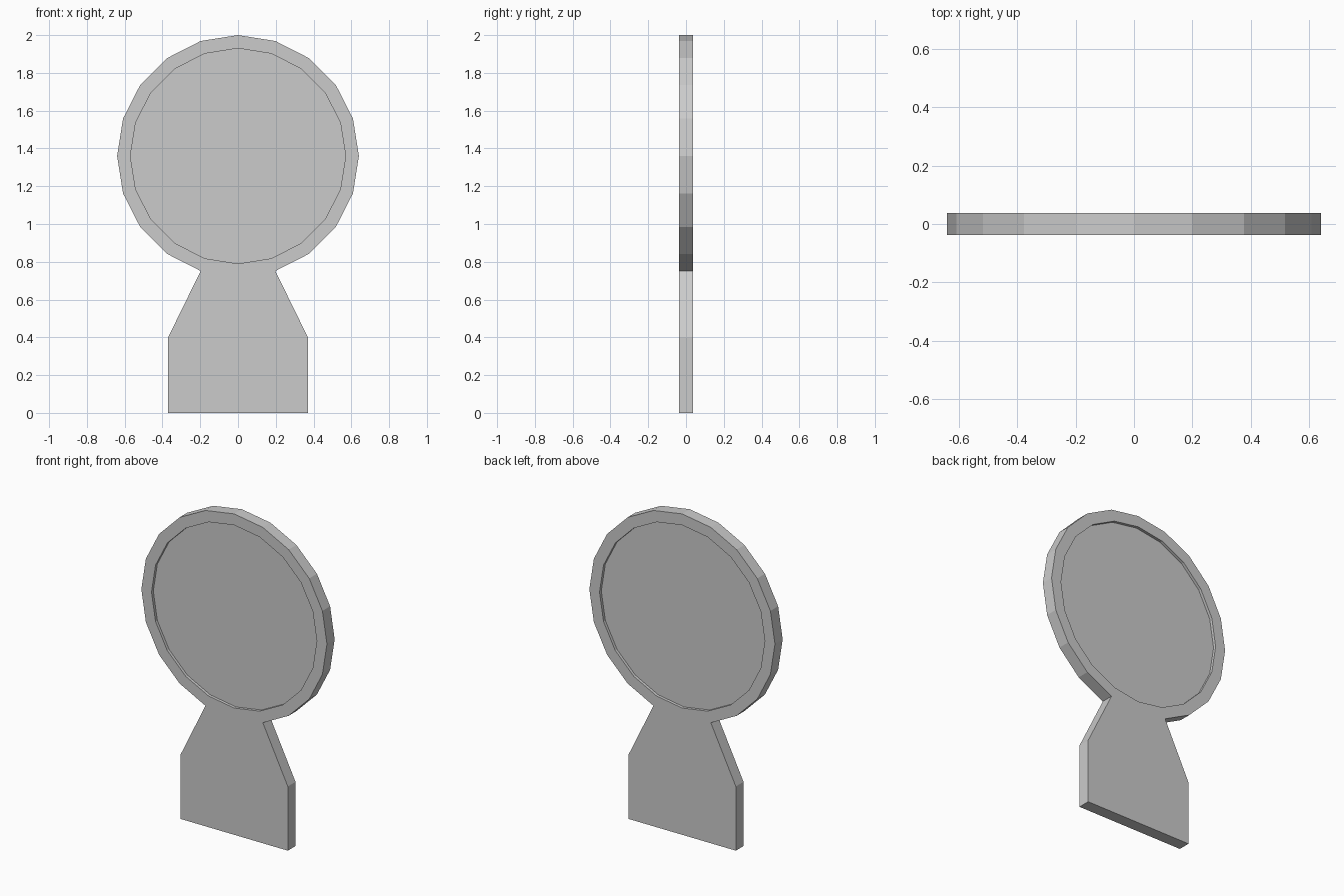
import bpy, bmesh
from math import sin, cos, tau

if "Cube" in bpy.data.objects:
    bpy.data.objects.remove(bpy.data.objects["Cube"])

SIDES, CZ = 20, 1.36          # round head: side count and centre height
R_OUT, R_IN = 0.64, 0.57      # rim radii
HALF_T, RECESS = 0.038, 0.018  # half thickness and depth of the sunken panel

bm = bmesh.new()


def ring(radius, y):
    return [bm.verts.new((radius * sin(tau * i / SIDES), y, CZ + radius * cos(tau * i / SIDES)))
            for i in range(SIDES)]


def point(x, z):
    return bm.verts.new((x, -HALF_T, z))


# Rim face
outer = ring(R_OUT, -HALF_T)
inner = ring(R_IN, -HALF_T)
for i in range(SIDES):
    j = (i + 1) % SIDES
    bm.faces.new((outer[i], outer[j], inner[j], inner[i]))

# Flared neck and rectangular foot
b = SIDES // 2
sr, sl = point(0.37, 0.4), point(-0.37, 0.4)
fr, fl = point(0.37, 0), point(-0.37, 0)
bm.faces.new((sr, outer[b - 1], outer[b], outer[b + 1], sl))
bm.faces.new((fr, sr, sl, fl))

# Outer side walls, running back to the middle plane
inner_set = set(inner)
edges = [e for e in bm.edges if e.is_boundary and not set(e.verts) <= inner_set]
new = bmesh.ops.extrude_edge_only(bm, edges=edges)["geom"]
for v in new:
    if isinstance(v, bmesh.types.BMVert):
        v.co.y = 0

# Sunken round panel with its step wall
panel = ring(R_IN, -HALF_T + RECESS)
for i in range(SIDES):
    j = (i + 1) % SIDES
    bm.faces.new((inner[i], inner[j], panel[j], panel[i]))
bm.faces.new(panel)

bmesh.ops.recalc_face_normals(bm, faces=bm.faces)
bm.normal_update()
# The front must face -y
if next(f for f in bm.faces if fr in f.verts and sl in f.verts).normal.y > 0:
    bmesh.ops.reverse_faces(bm, faces=bm.faces)

mesh = bpy.data.meshes.new("round_head_plate")
bm.to_mesh(mesh)
bm.free()
plate = bpy.data.objects.new("round_head_plate", mesh)
bpy.context.collection.objects.link(plate)

# Matching back half
mirror = plate.modifiers.new("back_half", 'MIRROR')
mirror.use_axis = (False, True, False)
mirror.use_clip = True
mirror.merge_threshold = 0.0005
